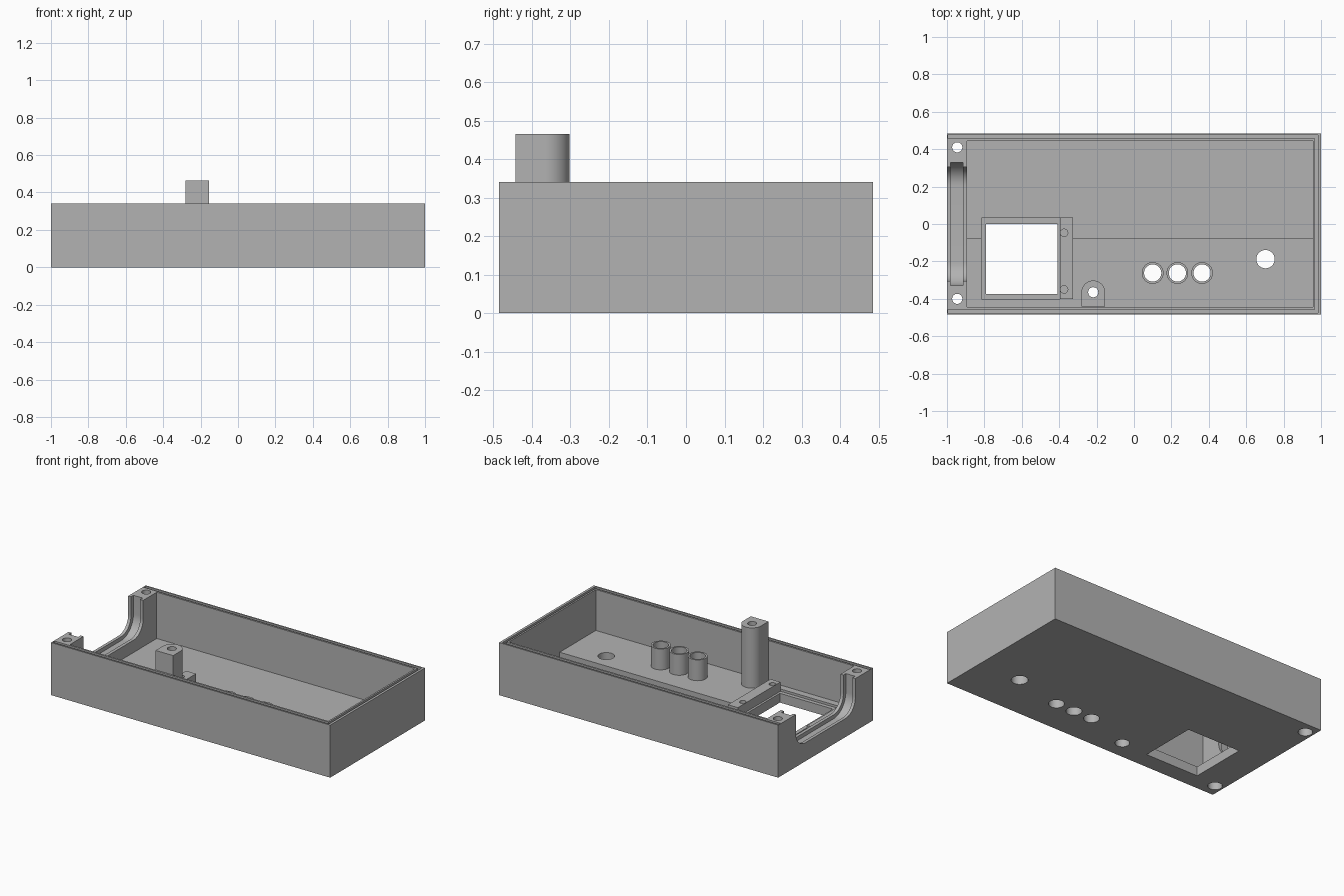
import bpy, bmesh, math
from mathutils import Matrix, Vector

cube = bpy.data.objects.get("Cube")
if cube:
    bpy.data.objects.remove(cube, do_unlink=True)

grey = bpy.data.materials.new("plain grey")
grey.use_nodes = True
colour = (0.45, 0.45, 0.45, 1)
grey.diffuse_color = colour
grey.node_tree.nodes["Principled BSDF"].inputs["Base Color"].default_value = colour


def finish(name, bm):
    bmesh.ops.recalc_face_normals(bm, faces=bm.faces)
    mesh = bpy.data.meshes.new(name)
    bm.to_mesh(mesh)
    bm.free()
    mesh.materials.append(grey)
    ob = bpy.data.objects.new(name, mesh)
    bpy.context.collection.objects.link(ob)
    return ob


def box(name, x, y, z):
    bm = bmesh.new()
    bmesh.ops.create_cube(bm, size=1)
    for v in bm.verts:
        v.co = Vector([(r[0] + r[1]) / 2 + c * (r[1] - r[0])
                       for c, r in zip(v.co, (x, y, z))])
    return finish(name, bm)


def cylinder(name, x, y, r, z):
    bm = bmesh.new()
    bmesh.ops.create_cone(bm, cap_ends=True, segments=48, radius1=r, radius2=r,
                          depth=z[1] - z[0],
                          matrix=Matrix.Translation((x, y, (z[0] + z[1]) / 2)))
    return finish(name, bm)


def prism(name, points, direction):
    bm = bmesh.new()
    face = bm.faces.new([bm.verts.new(p) for p in points])
    top = bmesh.ops.extrude_face_region(bm, geom=[face])["geom"]
    verts = [g for g in top if isinstance(g, bmesh.types.BMVert)]
    bmesh.ops.translate(bm, verts=verts, vec=direction)
    return finish(name, bm)


def combine(target, tool, operation="DIFFERENCE", keep=False):
    tool.hide_render = True
    mod = target.modifiers.new("cut", "BOOLEAN")
    mod.operation, mod.solver, mod.object = operation, "EXACT", tool
    bpy.context.view_layer.update()
    bpy.context.view_layer.objects.active = target
    bpy.ops.object.modifier_apply(modifier=mod.name)
    if not keep:
        bpy.data.objects.remove(tool, do_unlink=True)


def drill(targets, x, y, r, z):
    tool = cylinder("drill", x, y, r, z)
    for t in targets:
        combine(t, tool, keep=True)
    bpy.data.objects.remove(tool, do_unlink=True)


def u_opening(half, bottom, radius, x0, x1):
    # rounded-bottom U profile running across the end wall
    pts = [(x0, half, 0.5)]
    for side in (1, -1):
        arc = [(x0, side * (half - radius + radius * math.cos(a)),
                bottom + radius - radius * math.sin(a))
               for a in [i * math.pi / 24 for i in range(13)]]
        pts += arc if side == 1 else arc[::-1]
    pts.append((x0, -half, 0.5))
    return prism("opening_cutter", pts, (x1 - x0, 0, 0))


FLOOR, BACK_FLOOR, RIM = 0.075, 0.04, 0.34

# Open tray with a thicker front part of the floor
case = box("case", (-1, 1), (-0.485, 0.485), (0, RIM))
combine(case, box("cavity", (-0.893, 0.957), (-0.444, 0.444), (FLOOR, 0.6)))
combine(case, box("back_cavity", (-0.893, 0.957), (-0.075, 0.444), (BACK_FLOOR, 0.6)))

# Narrow lid groove around the rim
for s in (-1, 1):
    ys = sorted((s * 0.456, s * 0.475))
    combine(case, box("groove", (-0.995, 0.984), ys, (RIM - 0.015, 0.5)))
combine(case, box("groove", (0.968, 0.984), (-0.46, 0.46), (RIM - 0.015, 0.5)))

# U opening in the end wall with a panel slot
combine(case, u_opening(0.305, 0.12, 0.1, -1.1, -0.85))
combine(case, u_opening(0.33, 0.095, 0.125, -0.98, -0.914))

# Display frame, window and mounting bar
combine(case, box("recess", (-0.815, -0.325), (-0.4, 0.035), (0.06, 0.2)))
frame = box("display_frame", (-0.815, -0.325), (-0.4, 0.035), (0.01, 0.06))
combine(case, frame, "UNION")
combine(case, box("window", (-0.79, -0.41), (-0.375, 0), (-0.1, 0.2)))
bar = box("display_mounting_bar", (-0.396, -0.325), (-0.4, 0.035), (0.06, 0.12))
for y in (-0.35, -0.047):
    drill([bar], -0.374, y, 0.02, (0.07, 0.2))

# Corner screw holes with recesses below
for y in (-0.4, 0.41):
    drill([case], -0.945, y, 0.027, (-0.1, 0.5))
    drill([case], -0.945, y, 0.042, (-0.1, 0.25))

# Three button guide tubes
tubes = []
for i, x in enumerate((0.1, 0.232, 0.364)):
    tube = cylinder("button_tube_%d" % (i + 1), x, -0.262, 0.058, (FLOOR, 0.21))
    drill([tube, case], x, -0.262, 0.046, (-0.1, 0.5))
    tubes.append(tube)

# Round hole in the floor
drill([case], 0.703, -0.188, 0.049, (-0.1, 0.3))

# Tall screw post, round at the back and flat against the front wall
px, py, pr = -0.218, -0.365, 0.063
outline = [(px + pr * math.cos(a), py + pr * math.sin(a), FLOOR)
           for a in [i * math.pi / 24 for i in range(25)]]
outline += [(px - pr, -0.442, FLOOR), (px + pr, -0.442, FLOOR)]
post = prism("screw_post", outline, (0, 0, 0.465 - FLOOR))
drill([post], px, py, 0.027, (-0.1, 0.6))
drill([post, case], px, py, 0.042, (-0.1, 0.36))

# Smooth round surfaces, keep hard edges
for ob in [case, bar, post] + tubes:
    bpy.ops.object.select_all(action="DESELECT")
    ob.select_set(True)
    bpy.context.view_layer.objects.active = ob
    bpy.ops.object.shade_smooth_by_angle(angle=math.radians(30))
